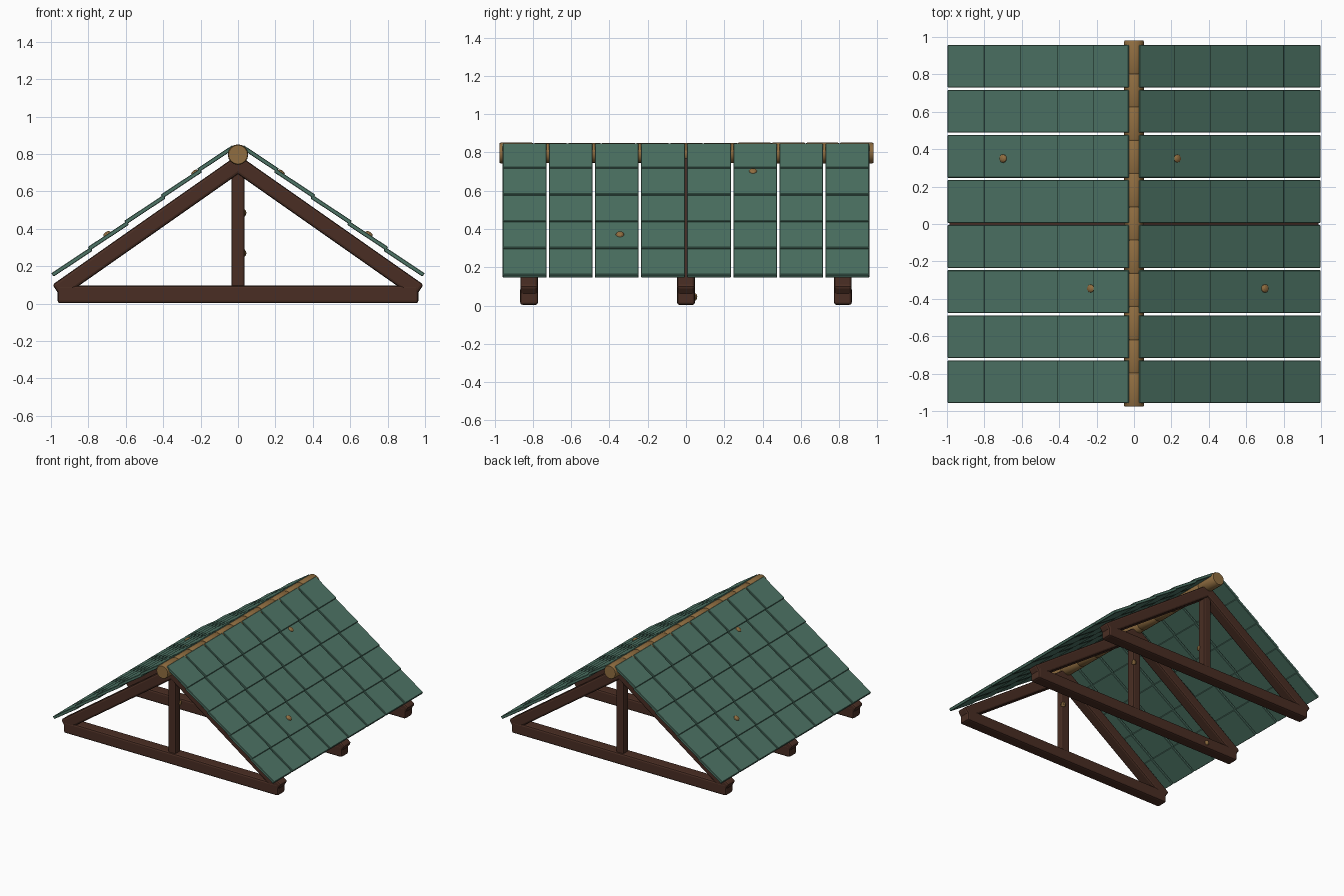
import bpy, bmesh, math, random
from mathutils import Matrix, Vector

if "Cube" in bpy.data.objects:
    bpy.data.objects.remove(bpy.data.objects["Cube"])

random.seed(4)


def material(name, rgb):
    m = bpy.data.materials.new(name)
    m.diffuse_color = (*rgb, 1)
    m.use_nodes = True
    m.node_tree.nodes["Principled BSDF"].inputs["Base Color"].default_value = m.diffuse_color
    return m


BROWN = material("dark brown timber", (0.068, 0.027, 0.017))
GREEN = material("green tile", (0.075, 0.175, 0.13))
TAN = material("tan wood", (0.28, 0.155, 0.052))


def finish(name, bm, mat, bevel=0, segments=1):
    bmesh.ops.recalc_face_normals(bm, faces=bm.faces)
    me = bpy.data.meshes.new(name)
    bm.to_mesh(me)
    bm.free()
    me.materials.append(mat)
    ob = bpy.data.objects.new(name, me)
    bpy.context.collection.objects.link(ob)
    if bevel:
        b = ob.modifiers.new("bevel", 'BEVEL')
        b.width, b.segments = bevel, segments
    return ob


def bar(name, start, end, thick, y, width, mat, bevel, segments=1):
    """Box along a line in the xz plane, centred on that line."""
    a, b = Vector((start[0], y, start[1])), Vector((end[0], y, end[1]))
    d = b - a
    angle = -math.atan2(d.z, d.x)
    bm = bmesh.new()
    bmesh.ops.create_cube(bm, size=1, matrix=Matrix.Translation((a + b) / 2)
                          @ Matrix.Rotation(angle, 4, 'Y')
                          @ Matrix.Diagonal((d.length, width, thick, 1)))
    return finish(name, bm, mat, bevel, segments)


def knot(name, loc, scale, tilt=0):
    bm = bmesh.new()
    bmesh.ops.create_uvsphere(bm, u_segments=10, v_segments=6, radius=1,
                              matrix=Matrix.Translation(loc) @ Matrix.Rotation(tilt, 4, 'Y')
                              @ Matrix.Diagonal((*scale, 1)))
    finish(name, bm, TAN)


# Three timber trusses
for name, y in (("front", -0.82), ("middle", 0), ("back", 0.82)):
    bar(name + "_tie_beam", (-0.965, 0.05), (0.965, 0.05), 0.094, y, 0.094, BROWN, 0.014, 2)
    bar(name + "_king_post", (0, 0.07), (0, 0.73), 0.07, y, 0.07, BROWN, 0.012, 2)
    for side, s in (("left", -1), ("right", 1)):
        bar(f"{name}_{side}_rafter", (s * 0.968, 0.066), (s * -0.015, 0.755),
            0.086, y, 0.092, BROWN, 0.014, 2)

# Overlapping roof tiles, five courses of eight on each slope
TILT = math.radians(33.5)
THICK = 0.022
for side, s in (("left", -1), ("right", 1)):
    for row in range(5):
        length = 0.225 if row == 4 else 0.25
        # upper lower-edge corner of the tile, then down to its centre line
        x = 0.998 - 0.195 * row - THICK / 2 * math.sin(TILT)
        z = 0.163 + 0.14 * row - THICK / 2 * math.cos(TILT)
        top = (x - length * math.cos(TILT), z + length * math.sin(TILT))
        for col in range(8):
            bar(f"{side}_tile_{row + 1}_{col + 1}", (s * x, z), (s * top[0], top[1]),
                THICK, -0.8435 + col * 0.241, 0.229, GREEN, 0.003)

# Ridge log: turned rings with slightly uneven segments
bm = bmesh.new()
SIDES, SEGS = 16, 11
rings = []
for i in range(SEGS):
    r = 0.0545 if i in (0, SEGS - 1) else random.uniform(0.052, 0.055)
    y0, y1 = (-0.975 + 1.955 * (i + k) / SEGS for k in (0, 1))
    for y, rad in ((y0, r - 0.004), (y0 + 0.008, r), (y1 - 0.008, r), (y1, r - 0.004)):
        rings.append([bm.verts.new((rad * math.sin(2 * math.pi * k / SIDES), y,
                                    0.797 + rad * math.cos(2 * math.pi * k / SIDES)))
                      for k in range(SIDES)])
for a, b in zip(rings, rings[1:]):
    for k in range(SIDES):
        n = (k + 1) % SIDES
        bm.faces.new((a[k], a[n], b[n], b[k]))
bm.faces.new(rings[0])
bm.faces.new(rings[-1])
bmesh.ops.remove_doubles(bm, verts=bm.verts, dist=0.0005)
log = finish("ridge_log", bm, TAN)
bpy.context.view_layer.objects.active = log
log.select_set(True)
bpy.ops.object.shade_smooth_by_angle(angle=math.radians(35))

# Pegs on the tiles
for i, (x, y, z) in enumerate(((-0.7, 0.35, 0.371), (0.23, 0.35, 0.7),
                               (-0.23, -0.345, 0.7), (0.7, -0.345, 0.371))):
    knot(f"tile_peg_{i + 1}", (x, y, z), (0.024, 0.023, 0.014),
         math.copysign(TILT, x))

# Pegs on the truss timbers
knot("front_post_peg", (0.026, -0.79, 0.485), (0.02, 0.02, 0.022))
knot("middle_post_peg", (0.026, 0.03, 0.485), (0.02, 0.02, 0.022))
knot("back_post_peg", (0.026, 0.79, 0.27), (0.02, 0.02, 0.022))
knot("tie_beam_peg", (-0.67, 0.045, 0.045), (0.02, 0.014, 0.02))
